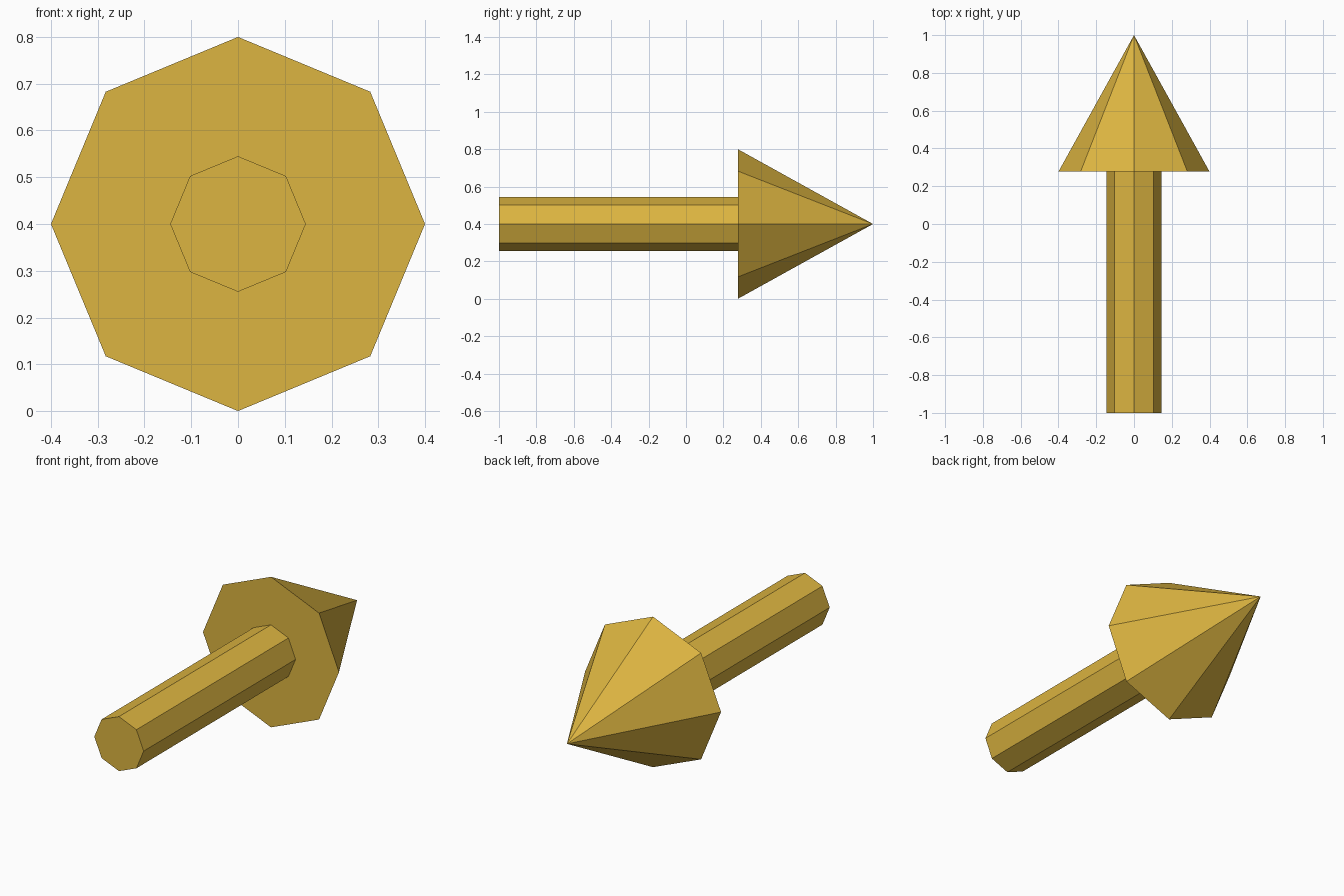
import bpy
import math

if "Cube" in bpy.data.objects:
    bpy.data.objects.remove(bpy.data.objects["Cube"])

AXIS_HEIGHT = 0.4
NECK_Y = 0.277

gold = bpy.data.materials.new("gold")
gold.diffuse_color = (0.72, 0.46, 0.052, 1.0)
gold.use_nodes = True
gold.node_tree.nodes["Principled BSDF"].inputs["Base Color"].default_value = gold.diffuse_color


def octagonal_part(name, r_start, r_end, y_start, y_end):
    """Eight-sided cone or cylinder lying along the y axis."""
    bpy.ops.mesh.primitive_cone_add(
        vertices=8, radius1=r_start, radius2=r_end, depth=y_end - y_start,
        location=(0, (y_start + y_end) / 2, AXIS_HEIGHT),
        rotation=(-math.pi / 2, 0, 0))
    part = bpy.context.object
    part.name = name
    part.data.materials.append(gold)
    return part


# Straight rod
octagonal_part("shaft", 0.145, 0.145, -1.0, NECK_Y)
# Pointed tip
octagonal_part("arrow_head", 0.4, 0.0, NECK_Y, 1.0)
